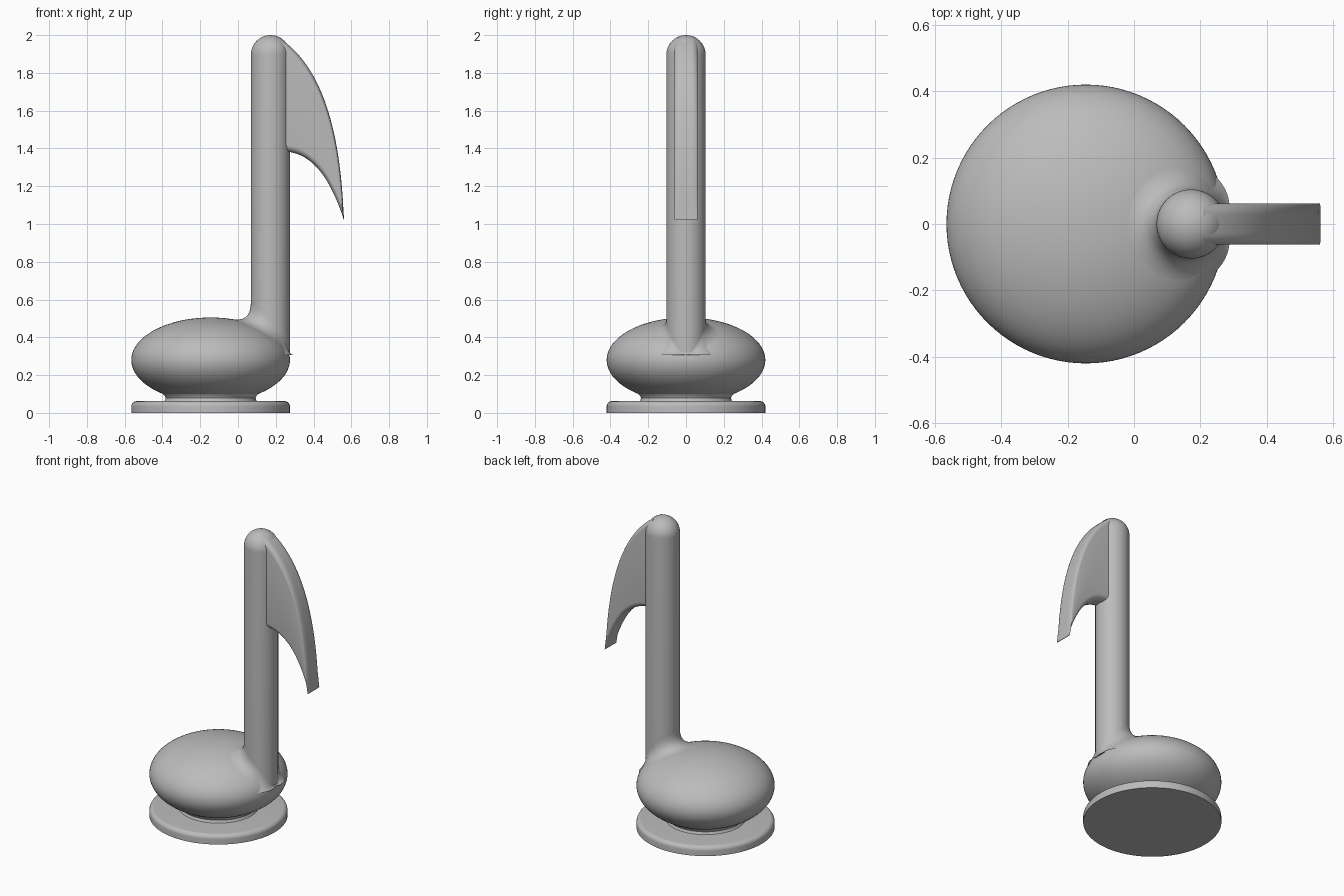
import bpy
from math import sin, cos, pi, sqrt, radians
from mathutils import Vector
from mathutils.geometry import interpolate_bezier

cube = bpy.data.objects.get("Cube")
if cube:
    bpy.data.objects.remove(cube)

GREY = (0.5, 0.5, 0.5, 1)
mat = bpy.data.materials.new("plain grey")
mat.use_nodes = True
mat.diffuse_color = GREY
bsdf = mat.node_tree.nodes["Principled BSDF"]
bsdf.inputs["Base Color"].default_value = GREY
bsdf.inputs["Roughness"].default_value = 0.6

HEAD_X, HEAD_Z, HEAD_R, HEAD_H = -0.145, 0.28, 0.42, 0.225
STEM_X, STEM_R = 0.172, 0.104


def loft(name, rings, closed=True, caps=True):
    """Skin a list of equally long point rings."""
    n = len(rings[0])
    verts = [p for ring in rings for p in ring]
    faces = []
    for r in range(len(rings) - 1):
        for i in range(n if closed else n - 1):
            j = (i + 1) % n
            faces.append((r * n + i, r * n + j, (r + 1) * n + j, (r + 1) * n + i))
    if caps:
        faces.append(tuple(reversed(range(n))))
        faces.append(tuple(range((len(rings) - 1) * n, len(rings) * n)))
    mesh = bpy.data.meshes.new(name)
    mesh.from_pydata(verts, [], faces)
    mesh.materials.append(mat)
    obj = bpy.data.objects.new(name, mesh)
    bpy.context.collection.objects.link(obj)
    bpy.ops.object.select_all(action="DESELECT")
    obj.select_set(True)
    bpy.context.view_layer.objects.active = obj
    bpy.ops.object.mode_set(mode="EDIT")
    bpy.ops.mesh.select_all(action="SELECT")
    bpy.ops.mesh.remove_doubles(threshold=0.0002)
    bpy.ops.mesh.normals_make_consistent(inside=False)
    bpy.ops.object.mode_set(mode="OBJECT")
    bpy.ops.object.shade_smooth_by_angle(angle=radians(40))
    return obj


def lathe(name, profile, x, steps=96):
    """Turn a (radius, height) profile about a vertical axis at x."""
    turn = [2 * pi * i / steps for i in range(steps)]
    return loft(name, [[(x + r * cos(a), r * sin(a), z) for a in turn] for r, z in profile])


def arc(r, z, rx, rz, a0, a1, steps):
    """Elliptical arc in (radius, height), from angle a0 to a1 in degrees."""
    angles = [radians(a0 + (a1 - a0) * i / steps) for i in range(steps + 1)]
    return [(r + rx * cos(a), z + rz * sin(a)) for a in angles]


# Round foot with a softened upper rim
lathe("base", [(HEAD_R, 0)] + arc(HEAD_R - 0.028, 0.034, 0.028, 0.028, 0, 90, 8), HEAD_X)

# Short waist between foot and head
lathe("neck", [(0.25, 0.055), (0.242, 0.066), (0.238, 0.078), (0.243, 0.09), (0.255, 0.102)], HEAD_X)

# Flattened round note head
lathe("note_head", arc(0, HEAD_Z, HEAD_R, HEAD_H, -89.9, 89.9, 48), HEAD_X)

# Stem with domed top
lathe("stem", [(STEM_R, 0.32)] + arc(0, 2 - STEM_R, STEM_R, STEM_R, 0, 89.9, 16), STEM_X, 64)


def on_head(x, y):
    """Point on the upper surface of the note head."""
    d = min(((x - HEAD_X) ** 2 + y * y) / HEAD_R ** 2, 0.985)
    return Vector((x, y, HEAD_Z + HEAD_H * sqrt(1 - d)))


# Blend between stem and head, fading out toward the outer side
blend = []
for i in range(65):
    a = 2 * pi * i / 64
    k = 0.11 * sqrt((1 - cos(a)) / 2)
    c, s = cos(a), sin(a)
    low = on_head(STEM_X + (STEM_R + k) * c, (STEM_R + k) * s)
    corner = on_head(STEM_X + STEM_R * c, STEM_R * s)
    high = corner + Vector((0, 0, k))
    blend.append([low * (1 - t) ** 2 + corner * 2 * t * (1 - t) + high * t * t
                  for t in [j / 10 for j in range(11)]])
loft("stem_blend", blend, closed=False, caps=False)

# Curved flag: rounded cross-sections between an outer and an inner edge
HALF, ROUND = 0.062, 0.036
tip = Vector((0.56, 0, 1.025))
outer = interpolate_bezier(Vector((0.21, 0, 1.99)), Vector((0.45, 0, 1.84)),
                           Vector((0.545, 0, 1.48)), tip, 40)
inner = interpolate_bezier(Vector((0.22, 0, 1.385)), Vector((0.40, 0, 1.39)),
                           Vector((0.49, 0, 1.23)), tip, 40)
sections = []
for o, i in zip(outer, inner):
    gap = max((o - i).length, 0.004)
    along = (o - i).normalized() if (o - i).length > 0.001 else Vector((1, 0, 0))
    mid = (o + i) / 2
    r = min(ROUND, gap / 2)
    ring = []
    for q, (sy, sd) in enumerate([(1, 1), (-1, 1), (-1, -1), (1, -1)]):
        for j in range(7):
            a = (q + j / 6) * pi / 2
            y = sy * (HALF - ROUND) + ROUND * cos(a)
            d = sd * (gap / 2 - r) + r * sin(a)
            ring.append(mid + along * d + Vector((0, y, 0)))
    sections.append(ring)
loft("flag", sections)
